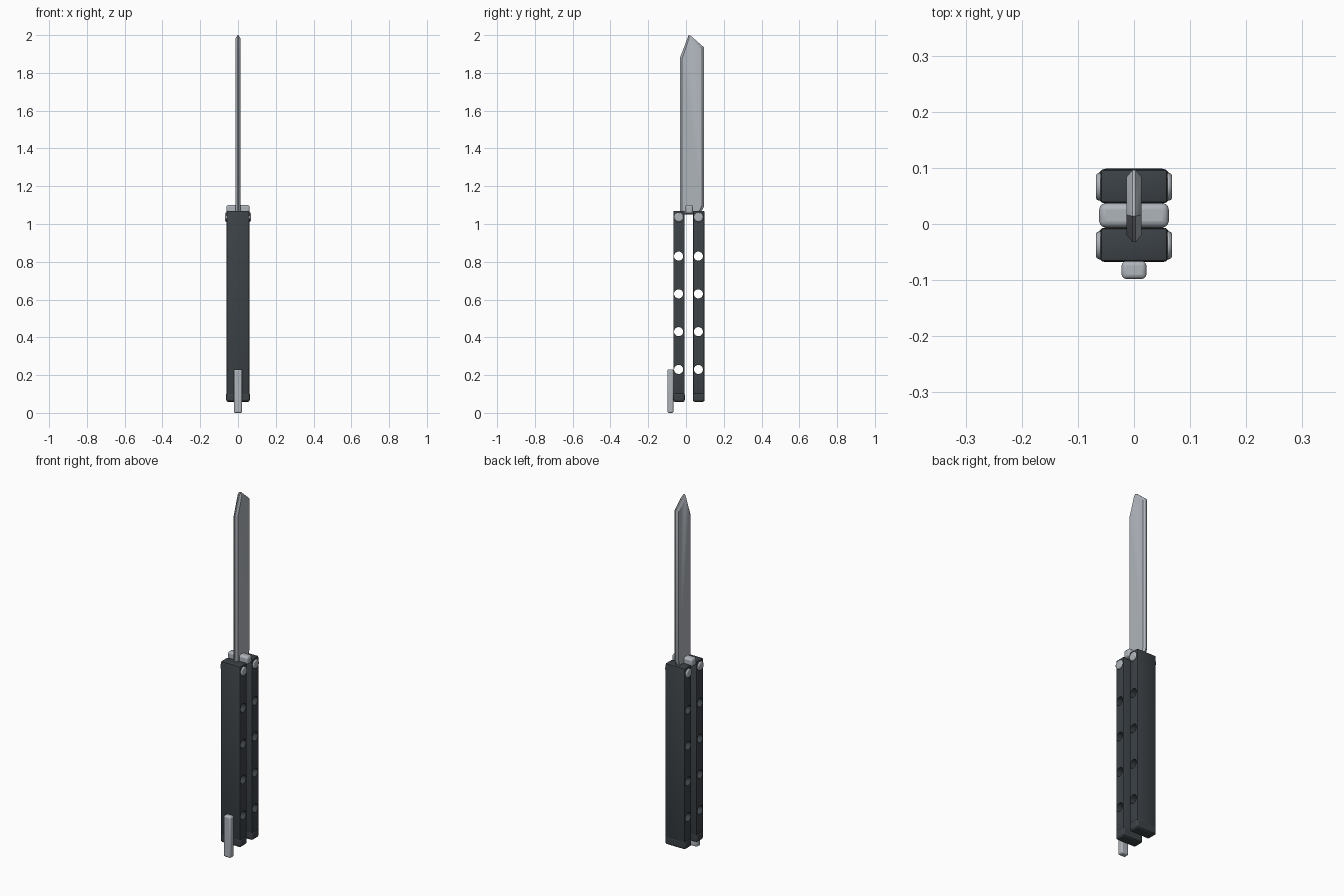
import bpy, bmesh
from math import radians
from mathutils import Matrix

cube = bpy.data.objects.get("Cube")
if cube:
    bpy.data.objects.remove(cube, do_unlink=True)


def material(name, rgb):
    m = bpy.data.materials.new(name)
    m.use_nodes = True
    m.diffuse_color = (*rgb, 1)
    bsdf = m.node_tree.nodes["Principled BSDF"]
    bsdf.inputs["Base Color"].default_value = (*rgb, 1)
    bsdf.inputs["Roughness"].default_value = 0.5
    return m


dark = material("dark grey", (0.045, 0.054, 0.062))
silver = material("silver", (0.43, 0.46, 0.50))


def add_object(name, bm, mat):
    bmesh.ops.recalc_face_normals(bm, faces=bm.faces[:])
    mesh = bpy.data.meshes.new(name)
    bm.to_mesh(mesh)
    bm.free()
    mesh.materials.append(mat)
    ob = bpy.data.objects.new(name, mesh)
    bpy.context.collection.objects.link(ob)
    return ob


def finish(ob, bevel=0.0, segments=2):
    if bevel:
        mod = ob.modifiers.new("Bevel", 'BEVEL')
        mod.width, mod.segments = bevel, segments
    bpy.ops.object.select_all(action='DESELECT')
    ob.select_set(True)
    bpy.context.view_layer.objects.active = ob
    bpy.ops.object.shade_smooth_by_angle(angle=radians(35))


def box(name, lo, hi, mat):
    bm = bmesh.new()
    size = [b - a for a, b in zip(lo, hi)]
    mid = [(a + b) / 2 for a, b in zip(lo, hi)]
    bmesh.ops.create_cube(bm, size=1, matrix=Matrix.Translation(mid) @ Matrix.Diagonal((*size, 1)))
    return add_object(name, bm, mat)


def cylinders_x(name, y, heights, radius, length, mat):
    bm = bmesh.new()
    for z in heights:
        bmesh.ops.create_cone(bm, cap_ends=True, segments=24, radius1=radius, radius2=radius, depth=length,
                              matrix=Matrix.Translation((0, y, z)) @ Matrix.Rotation(radians(90), 4, 'Y'))
    return add_object(name, bm, mat)


# Two handles with drilled holes, an end cap and a pivot pin each
HOLES = (0.23, 0.43, 0.63, 0.83)
for side, y in (("front", -0.037), ("back", 0.0675)):
    handle = box(side + "_handle", (-0.06, y - 0.03, 0.06), (0.06, y + 0.03, 1.07), dark)
    mod = handle.modifiers.new("Bevel", 'BEVEL')
    mod.width, mod.segments = 0.006, 2
    cutter = cylinders_x(side + "_hole_cutter", y - 0.002, HOLES, 0.024, 0.3, dark)
    cutter.hide_render = True
    cut = handle.modifiers.new("Holes", 'BOOLEAN')
    cut.operation, cut.solver, cut.object = 'DIFFERENCE', 'EXACT', cutter
    # Bake the holes so that the cutter can go
    graph = bpy.context.evaluated_depsgraph_get()
    handle_mesh = bpy.data.meshes.new_from_object(handle.evaluated_get(graph))
    handle.modifiers.clear()
    handle.data = handle_mesh
    bpy.data.objects.remove(cutter, do_unlink=True)
    finish(handle)

    cap = box(side + "_end_cap", (-0.063, y - 0.031, 0.058), (0.063, y + 0.031, 0.108), dark)
    finish(cap, 0.012, 3)
    pin = cylinders_x(side + "_pivot_pin", y - 0.001, (1.036,), 0.025, 0.136, silver)
    finish(pin, 0.006)

# Cross pin between the handles
finish(box("cross_pin", (-0.062, -0.006, 1.055), (0.062, 0.037, 1.10), silver), 0.011, 3)

# Latch at the foot of the front handle
finish(box("latch", (-0.022, -0.098, 0.0), (0.022, -0.066, 0.23), silver), 0.008, 3)

# Blade: a flat core outline and a thinner edge outline, joined by ground bevels
edge = [(-0.032, 1.05), (-0.032, 1.88), (0.014, 2.0), (0.024, 1.997), (0.096, 1.935),
        (0.096, 1.095), (0.086, 1.075), (0.068, 1.05)]
core = [(-0.02, 1.055), (-0.02, 1.875), (0.016, 1.983), (0.024, 1.982), (0.084, 1.93),
        (0.084, 1.1), (0.077, 1.082), (0.06, 1.055)]
bm = bmesh.new()
rings = [[bm.verts.new((x, y, z)) for y, z in ring]
         for x, ring in ((-0.013, core), (-0.003, edge), (0.003, edge), (0.013, core))]
for a, b in zip(rings, rings[1:]):
    for i in range(len(a)):
        j = (i + 1) % len(a)
        bm.faces.new((a[i], a[j], b[j], b[i]))
bm.faces.new(rings[0])
bm.faces.new(rings[-1])
finish(add_object("blade", bm, silver))
